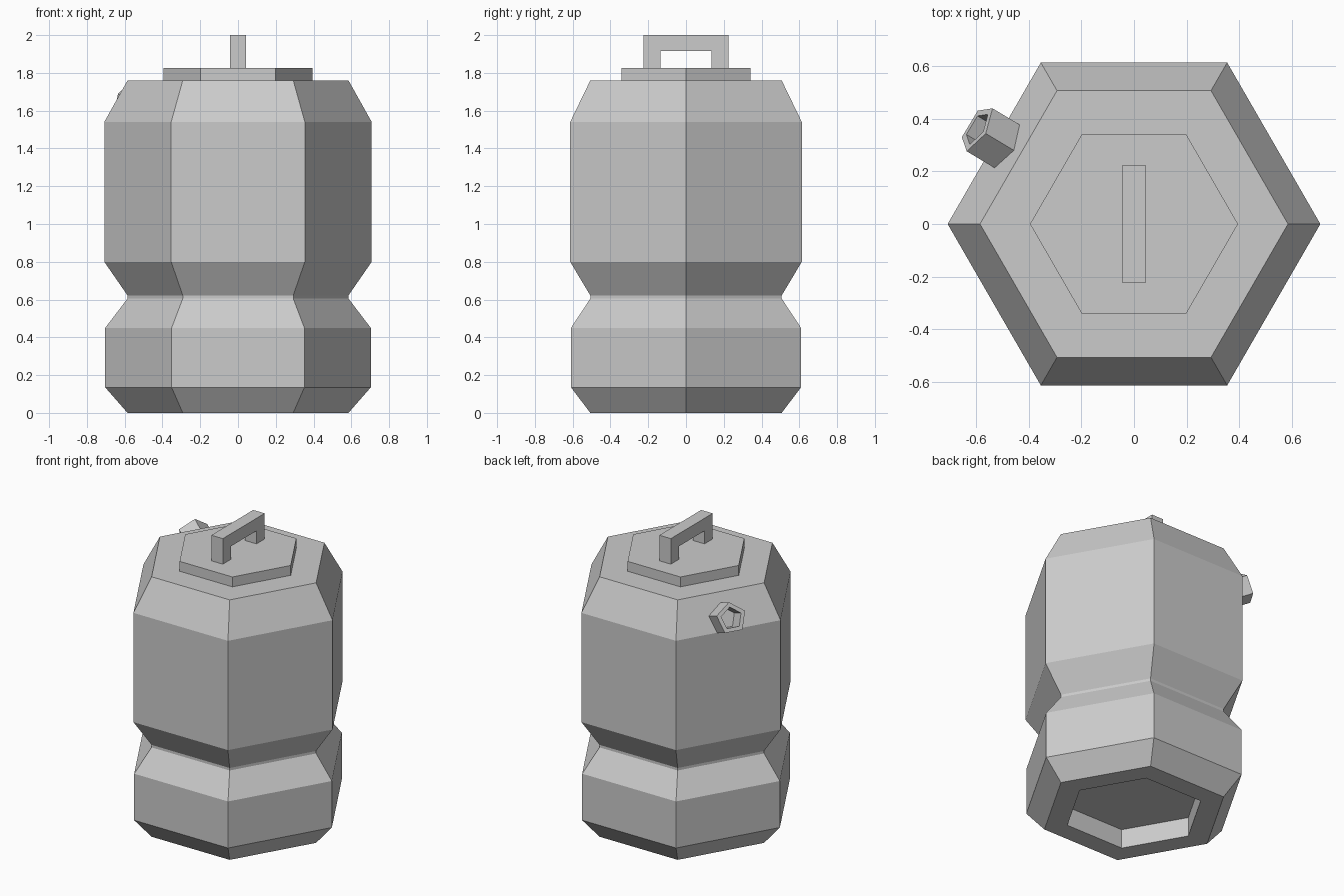
import bpy, bmesh
from math import cos, sin, pi, radians

if "Cube" in bpy.data.objects:
    bpy.data.objects.remove(bpy.data.objects["Cube"])


def finish(name, bm):
    bmesh.ops.recalc_face_normals(bm, faces=bm.faces)
    mesh = bpy.data.meshes.new(name)
    bm.to_mesh(mesh)
    bm.free()
    obj = bpy.data.objects.new(name, mesh)
    bpy.context.collection.objects.link(obj)
    return obj


def stacked_rings(name, profile, sides, start=0.0):
    """Loft n-sided rings given as (radius, z), capped at both ends."""
    bm = bmesh.new()
    rings = []
    for r, z in profile:
        rings.append([bm.verts.new((r * cos(start + 2 * pi * i / sides),
                                    r * sin(start + 2 * pi * i / sides), z))
                      for i in range(sides)])
    for a, b in zip(rings, rings[1:]):
        for i in range(sides):
            j = (i + 1) % sides
            bm.faces.new((a[i], a[j], b[j], b[i]))
    bm.faces.new(rings[0])
    bm.faces.new(rings[-1])
    return finish(name, bm)


# Hexagonal body with recessed underside and pinched waist
stacked_rings("body", [(0.435, 0.13), (0.435, 0), (0.585, 0), (0.703, 0.135),
                       (0.703, 0.45), (0.585, 0.605), (0.585, 0.622),
                       (0.708, 0.80), (0.708, 1.54), (0.585, 1.76)], 6)

# Raised lid
stacked_rings("lid", [(0.395, 1.75), (0.395, 1.827)], 6)

# Handle: arch profile in the y-z plane, extruded along x
bm = bmesh.new()
outline = [(-0.224, 1.82), (-0.224, 2.0), (0.224, 2.0), (0.224, 1.82),
           (0.136, 1.82), (0.136, 1.915), (-0.136, 1.915), (-0.136, 1.82)]
face = bm.faces.new([bm.verts.new((-0.043, y, z)) for y, z in outline])
extruded = bmesh.ops.extrude_face_region(bm, geom=[face], use_keep_orig=True)
bmesh.ops.translate(bm, vec=(0.086, 0, 0),
                    verts=[v for v in extruded["geom"]
                           if isinstance(v, bmesh.types.BMVert)])
finish("handle", bm)

# Five-sided hollow spout on the back-left shoulder
spout = stacked_rings("spout", [(0.1, -0.02), (0.1, 0.12),
                                (0.07, 0.12), (0.07, 0.01)], 5, pi)
spout.location = (-0.502, 0.307, 1.615)
spout.rotation_euler = (0, radians(67), radians(149))
